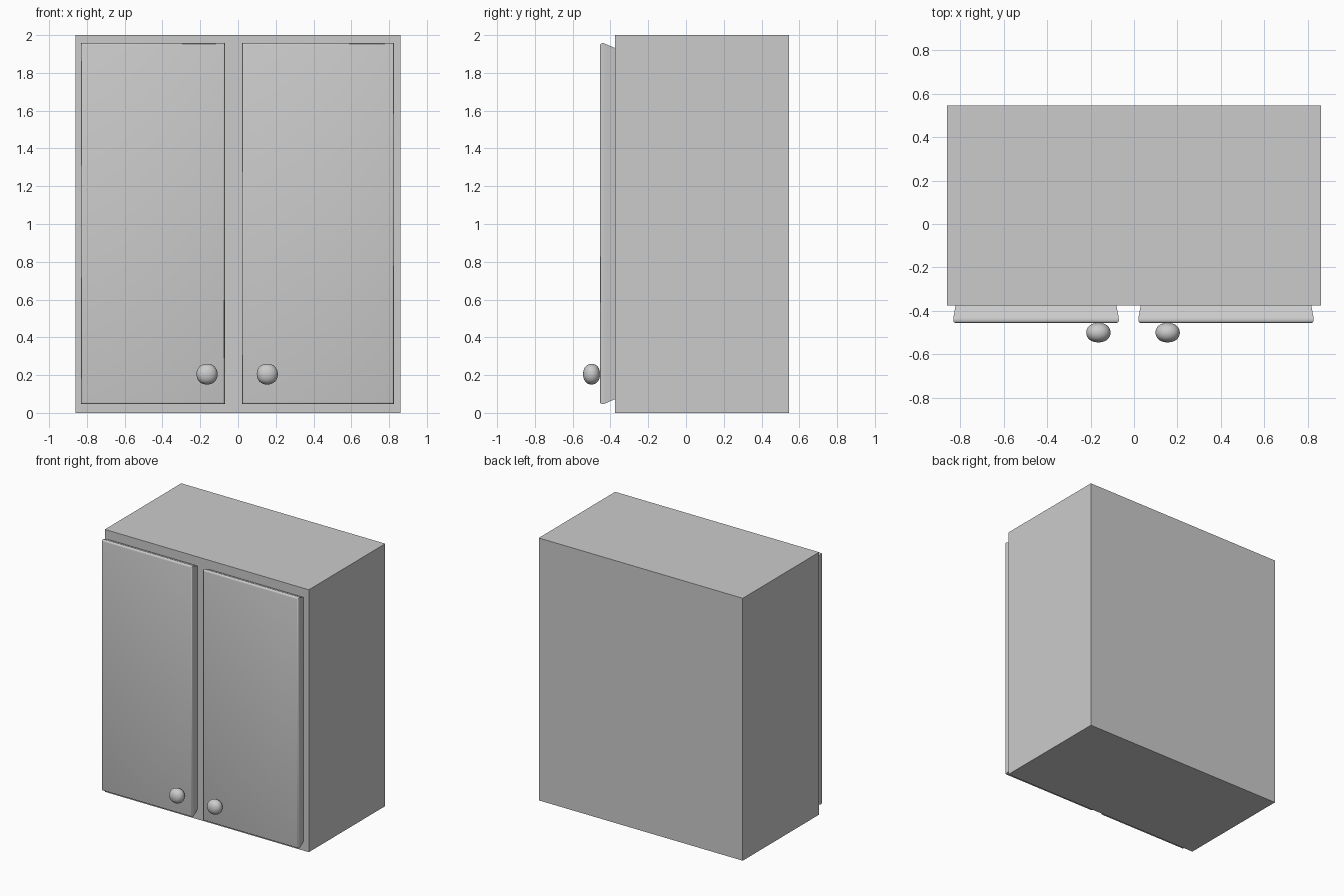
import bpy, bmesh

if "Cube" in bpy.data.objects:
    bpy.data.objects.remove(bpy.data.objects["Cube"])


def finish(name, bm):
    bmesh.ops.recalc_face_normals(bm, faces=bm.faces)
    mesh = bpy.data.meshes.new(name)
    bm.to_mesh(mesh)
    bm.free()
    ob = bpy.data.objects.new(name, mesh)
    bpy.context.collection.objects.link(ob)
    return ob


def shade(ob, angle):
    bpy.ops.object.select_all(action='DESELECT')
    ob.select_set(True)
    bpy.context.view_layer.objects.active = ob
    bpy.ops.object.shade_smooth_by_angle(angle=angle)


def box(name, x0, x1, y0, y1, z0, z1):
    bm = bmesh.new()
    bmesh.ops.create_cube(bm, size=1)
    for v in bm.verts:
        v.co = ((x0 + x1) / 2 + v.co.x * (x1 - x0),
                (y0 + y1) / 2 + v.co.y * (y1 - y0),
                (z0 + z1) / 2 + v.co.z * (z1 - z0))
    return finish(name, bm)


# door edge section: (y, inset in x, inset in z), from back to front
DOOR_SECTION = [(-0.375, 0.011, 0.026), (-0.428, 0.001, 0.003),
                (-0.436, 0, 0), (-0.445, 0, 0), (-0.450, 0.002, 0.002),
                (-0.4535, 0.005, 0.005), (-0.455, 0.010, 0.010)]


def door(name, x0, x1, z0, z1):
    bm = bmesh.new()
    rings = [[bm.verts.new(p) for p in (
        (x0 + dx, y, z0 + dz), (x1 - dx, y, z0 + dz),
        (x1 - dx, y, z1 - dz), (x0 + dx, y, z1 - dz))]
        for y, dx, dz in DOOR_SECTION]
    for a, b in zip(rings, rings[1:]):
        for i in range(4):
            j = (i + 1) % 4
            bm.faces.new((a[i], a[j], b[j], b[i]))
    bm.faces.new(rings[0])
    bm.faces.new(rings[-1])
    shade(finish(name, bm), 0.7)


def knob(name, x):
    # rounded cube knob; a subdivided cube shrinks to 0.84 of its size
    rx, ry, rz = 0.056 / 0.84, 0.045 / 0.84, 0.055 / 0.84
    ob = box(name, x - rx, x + rx, -0.5 - ry, -0.5 + ry, 0.205 - rz, 0.205 + rz)
    mod = ob.modifiers.new("round", 'SUBSURF')
    mod.levels = mod.render_levels = 3
    for p in ob.data.polygons:
        p.use_smooth = True


# cabinet body
box("cabinet_body", -0.86, 0.86, -0.375, 0.545, 0, 2)

# doors
door("left_door", -0.832, -0.07, 0.047, 1.957)
door("right_door", 0.02, 0.827, 0.047, 1.957)

# knobs
knob("left_knob", -0.164)
knob("right_knob", 0.155)
